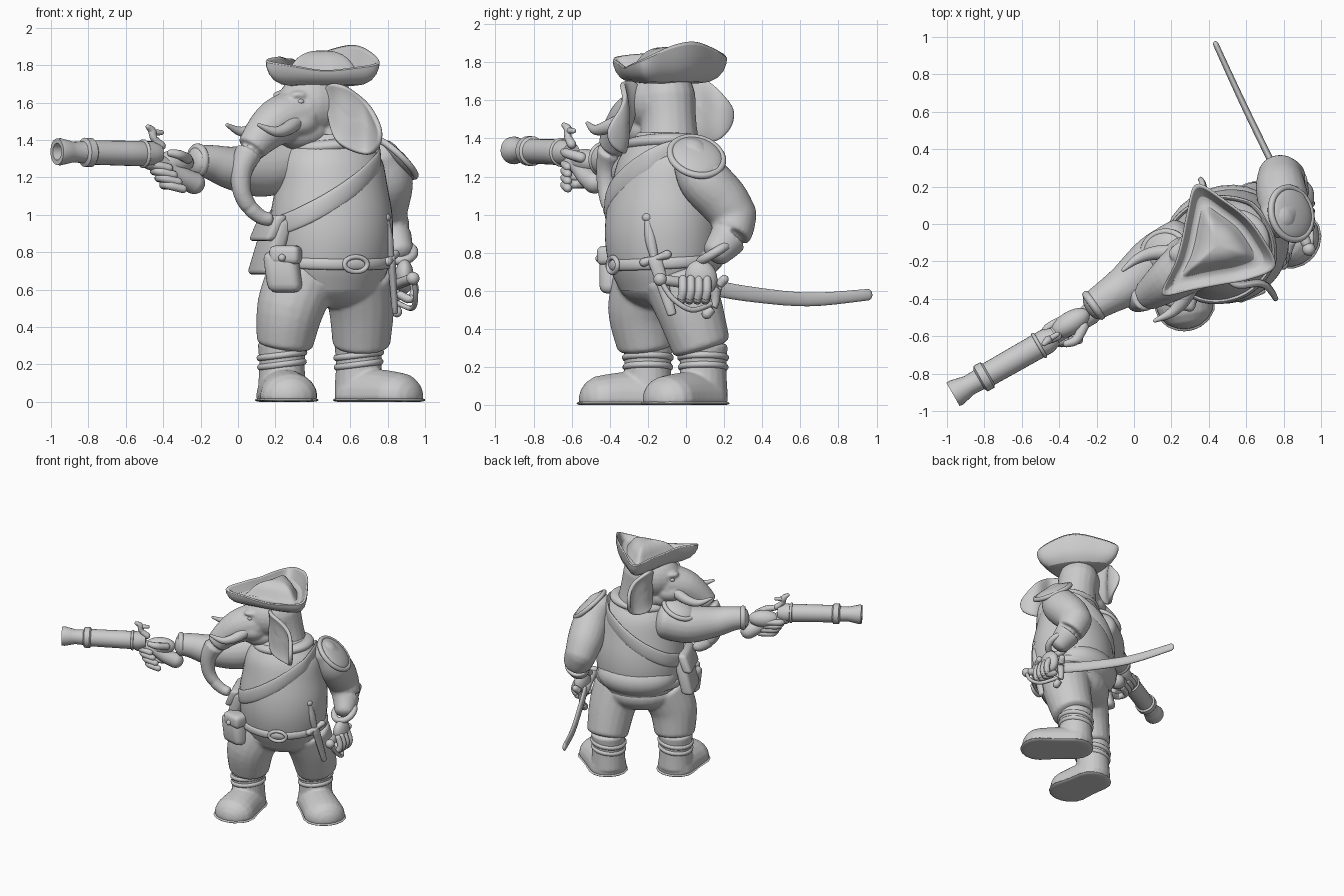
import bpy, bmesh, math
from mathutils import Vector as V, Matrix

cube = bpy.data.objects.get("Cube")
if cube:
    bpy.data.objects.remove(cube, do_unlink=True)

clay = bpy.data.materials.new("light grey clay")
clay.use_nodes = True
clay.diffuse_color = (0.6, 0.6, 0.6, 1)
clay.node_tree.nodes["Principled BSDF"].inputs["Base Color"].default_value = (0.6, 0.6, 0.6, 1)

UP = V((0, 0, 1))
MID = V((0.5, -0.12, 0))                 # torso axis
SIDE = V((0.93, 0.37, 0)).normalized()   # torso's own left
FWD = V((0.37, -0.93, 0)).normalized()   # torso's own front
LOOK = V((-0.85, -0.53, 0)).normalized() # head direction
HLEFT = V((0.53, -0.85, 0)).normalized()
SKULL = V((0.43, -0.13, 0))


def finish(bm, name, floor=None):
    if floor is not None:
        for v in bm.verts:
            v.co.z = max(v.co.z, floor)
    bmesh.ops.recalc_face_normals(bm, faces=bm.faces)
    mesh = bpy.data.meshes.new(name)
    bm.to_mesh(mesh)
    bm.free()
    mesh.materials.append(clay)
    ob = bpy.data.objects.new(name, mesh)
    bpy.context.collection.objects.link(ob)
    bpy.ops.object.select_all(action='DESELECT')
    ob.select_set(True)
    bpy.context.view_layer.objects.active = ob
    bpy.ops.object.shade_smooth_by_angle(angle=math.radians(45))
    return ob


def loft(name, frames, n=24, closed=False, floor=None):
    """Skin elliptical rings given as (centre, u, v)."""
    bm = bmesh.new()
    rings = [[bm.verts.new(c + u * math.cos(math.tau * k / n) + w * math.sin(math.tau * k / n))
              for k in range(n)] for c, u, w in frames]
    pairs = list(zip(rings, rings[1:])) + ([(rings[-1], rings[0])] if closed else [])
    for p, q in pairs:
        for k in range(n):
            bm.faces.new((p[k], p[k - 1], q[k - 1], q[k]))
    if not closed:
        bm.faces.new(rings[0])
        bm.faces.new(rings[-1])
    return finish(bm, name, floor)


def smooth_path(rows, closed=False, steps=5):
    """Catmull-Rom through rows of any length."""
    n, out = len(rows), []
    at = (lambda i: rows[i % n]) if closed else (lambda i: rows[min(max(i, 0), n - 1)])
    for i in range(n if closed else n - 1):
        for s in range(steps):
            t = s / steps
            out.append([0.5 * (2 * b + (c - a) * t + (2 * a - 5 * b + 4 * c - d) * t * t
                               + (3 * b - a - 3 * c + d) * t ** 3)
                        for a, b, c, d in zip(at(i - 1), at(i), at(i + 1), at(i + 2))])
    return out if closed else out + [list(rows[-1])]


def tube(name, pts, radii, side=None, closed=False, cap=1.0, n=20, floor=None):
    """Tube through pts; radii are numbers or (across side, other) pairs."""
    pair = lambda r: tuple(r) if isinstance(r, (tuple, list)) else (r, r)
    rows = smooth_path([tuple(p) + pair(r) for p, r in zip(pts, radii)], closed)
    cs = [V(r[:3]) for r in rows]
    m, frames = len(cs), []
    for i, r in enumerate(rows):
        t = (cs[(i + 1) % m] - cs[i - 1]) if closed else (cs[min(i + 1, m - 1)] - cs[max(i - 1, 0)])
        t.normalize()
        ref = V(side) if side else (UP if abs(t.z) < 0.8 else V((0, 1, 0)))
        u = (ref - t * ref.dot(t)).normalized()
        frames.append((cs[i], u * r[3], t.cross(u) * r[4], t))
    out = [f[:3] for f in frames]
    if not closed and cap:
        for end, sign in ((0, -1), (-1, 1)):
            c, u, w, t = frames[end]
            dome = [(c + t * sign * cap * max(u.length, w.length) * math.sin(a),
                     u * math.cos(a), w * math.cos(a)) for a in (0.4, 0.8, 1.15, 1.4, 1.53)]
            out = out + dome if end else dome[::-1] + out
    return loft(name, out, n, closed, floor)


def placed(bm, c, u, v, w):
    m = Matrix((u, v, w)).transposed().to_4x4()
    m.translation = V(c)
    bm.transform(m)


def blob(name, c, u, v, w):
    bm = bmesh.new()
    bmesh.ops.create_uvsphere(bm, u_segments=24, v_segments=14, radius=1)
    placed(bm, c, u, v, w)
    return finish(bm, name)


def box(name, c, u, v, w, bevel=0.03):
    bm = bmesh.new()
    bmesh.ops.create_cube(bm, size=2)
    placed(bm, c, u, v, w)
    bmesh.ops.bevel(bm, geom=list(bm.edges), offset=bevel, segments=3, affect='EDGES', profile=0.5)
    return finish(bm, name)


def ring(name, c, u, v, r, steps=16):
    c = V(c)
    pts = [c + u * math.cos(math.tau * k / steps) + v * math.sin(math.tau * k / steps) for k in range(steps)]
    return tube(name, pts, [r] * steps, u.cross(v), closed=True, n=10)


def fuse(name, obs, voxel=0.012, rounds=6):
    bpy.ops.object.select_all(action='DESELECT')
    for o in obs:
        o.select_set(True)
    bpy.context.view_layer.objects.active = obs[0]
    bpy.ops.object.join()
    obs[0].name = name
    mod = obs[0].modifiers.new("blend", 'REMESH')
    mod.mode, mod.voxel_size, mod.use_smooth_shade = 'VOXEL', voxel, True
    mod = obs[0].modifiers.new("soften", 'SMOOTH')
    mod.factor, mod.iterations = 0.5, rounds


def skin(name, rows, caps):
    """Bridge closed rows of points; caps lists the rows to fill."""
    bm = bmesh.new()
    rows = [[bm.verts.new(p) for p in row] for row in rows]
    for p, q in zip(rows, rows[1:]):
        for k in range(len(p)):
            bm.faces.new((p[k - 1], p[k], q[k], q[k - 1]))
    for k in caps:
        bm.faces.new(rows[k])
    return finish(bm, name)


# Torso: z, half width, half depth
BODY = [(0.6, 0.26, 0.22), (0.72, 0.31, 0.275), (0.86, 0.33, 0.3), (1.0, 0.33, 0.295),
        (1.15, 0.305, 0.265), (1.28, 0.28, 0.23), (1.37, 0.22, 0.175), (1.43, 0.15, 0.13)]
loft("torso", [(MID + UP * z, SIDE * a, FWD * b) for z, a, b in smooth_path(BODY)], 40)


def on_body(t, z, gap=1.0):
    lo, hi = next(((p, q) for p, q in zip(BODY, BODY[1:]) if z <= q[0]), BODY[-2:])
    f = (z - lo[0]) / (hi[0] - lo[0])
    a, b = (lo[i] + (hi[i] - lo[i]) * f for i in (1, 2))
    return MID + UP * z + (SIDE * a * math.cos(t) + FWD * b * math.sin(t)) * gap


turns = [math.tau * k / 32 for k in range(32)]
tube("belt", [on_body(t, 0.75 - 0.015 * math.sin(t), 1.015) for t in turns], [(0.03, 0.016)] * 32, UP, closed=True)
tube("shoulder_strap", [on_body(t, 1.14 + 0.2 * math.cos(t), 1.015) for t in turns],
     [(0.052, 0.014)] * 32, UP, closed=True)
tube("collar", [MID + UP * (1.375 + 0.02 * math.cos(t)) + SIDE * 0.18 * math.cos(t) + FWD * 0.145 * math.sin(t)
                for t in turns], [(0.035, 0.05)] * 32, UP, closed=True)
ring("belt_buckle", on_body(1.5, 0.735, 1.06), SIDE * 0.065, UP * 0.04, 0.013)
blob("shirt_back", MID - FWD * 0.1 + UP * 0.8, SIDE * 0.305, FWD * 0.225, UP * 0.16)

# Trousers
fuse("trousers", [
    blob("hips", (0.49, -0.11, 0.66), SIDE * 0.3, FWD * 0.25, UP * 0.16),
    tube("right_leg", [(0.34, -0.19, 0.66), (0.28, -0.23, 0.5), (0.25, -0.21, 0.31)], [0.19, 0.18, 0.152], cap=0.2),
    tube("left_leg", [(0.64, -0.04, 0.66), (0.66, 0.02, 0.5), (0.66, 0.08, 0.31)], [0.19, 0.175, 0.155], cap=0.2)])


# Boots
def boot(name, ankle, toe, side):
    ankle, toe = V(ankle), V(toe)
    path = [ankle, ankle.lerp(toe, 0.5), toe]
    fuse(name, [
        tube(name + "_shaft", [ankle + UP * 0.31, ankle + UP * 0.2, ankle + UP * 0.05], [0.13, 0.122, 0.13], cap=0.2),
        tube(name + "_foot", [p + UP * 0.03 for p in path], [(0.14, 0.14), (0.145, 0.145), (0.155, 0.13)],
             side, cap=0.85, floor=0.005)], 0.01, 4)
    tube(name + "_sole", [p + UP * 0.01 for p in path], [(0.148, 0.02), (0.15, 0.02), (0.163, 0.02)],
         side, cap=0.88, floor=0)
    for k, r in enumerate((0.118, 0.115)):
        ring(name + "_fold", ankle + UP * (0.25 - 0.05 * k), V((r, 0, 0.015)), V((0, r, 0)), 0.018)


boot("right_boot", (0.235, -0.2, 0), (0.272, -0.43, 0), (1, 0.2, 0))
boot("left_boot", (0.645, 0.09, 0), (0.85, -0.085, 0), (0.68, 0.73, 0))


# Head, built in its own frame: forward, left, height
def head(f, l, z):
    return SKULL + LOOK * f + HLEFT * l + UP * z


parts = [blob("skull", head(0.03, 0, 1.59), LOOK * 0.21, HLEFT * 0.165, UP * 0.17),
         blob("jaw", head(0.1, 0, 1.44), LOOK * 0.15, HLEFT * 0.13, UP * 0.1),
         tube("neck", [(0.5, -0.09, 1.32), (0.485, -0.09, 1.48), (0.46, -0.1, 1.62)], [0.17, 0.145, 0.15]),
         tube("trunk", [(0.32, -0.2, 1.53), (0.2, -0.29, 1.49), (0.09, -0.37, 1.38), (0.025, -0.41, 1.26),
                        (0.018, -0.415, 1.14), (0.055, -0.4, 1.05), (0.12, -0.38, 0.99), (0.17, -0.37, 0.975)],
              [0.15, 0.125, 0.088, 0.062, 0.051, 0.045, 0.04, 0.037], cap=0.5)]
for s in (1, -1):
    parts.append(blob("cheek", head(0.16, 0.085 * s, 1.49), LOOK * 0.1, HLEFT * 0.07, UP * 0.07))
    parts.append(blob("brow", head(0.17, 0.085 * s, 1.64), LOOK * 0.06, HLEFT * 0.045, UP * 0.025))
fuse("head", parts, 0.01, 5)

EAR = [(-0.02, 1.68), (0.09, 1.71), (0.18, 1.66), (0.25, 1.59), (0.31, 1.5), (0.29, 1.41),
       (0.2, 1.355), (0.06, 1.4), (0.0, 1.52)]
for s, word, reach in ((1, "left", 1), (-1, "right", 0.86)):
    tube(word + "_tusk", [head(0.2, 0.1 * s, 1.5), head(0.29, 0.15 * s, 1.46), head(0.38, 0.17 * s, 1.445),
                          head(0.475, 0.16 * s, 1.48)], [0.042, 0.036, 0.026, 0.01])
    blob(word + "_eye", head(0.18, 0.113 * s, 1.605), LOOK * 0.02, HLEFT * 0.015, UP * 0.015)
    # Ear: a shallow cupped leaf flaring back and out, head rolled to its left
    rows = []
    for k in (0.2, 0.4, 0.6, 0.8, 0.93, 1):
        row = []
        for u, z in smooth_path(EAR, True, 4):
            u, z = (0.13 + (u - 0.13) * k) * reach, 1.53 + (z - 1.53) * k
            cup = 0.03 * math.sin(u * 22) + 0.02 * k ** 4
            row.append(head(0.015 - 0.57 * u + cup * 0.82, s * (0.14 + 0.82 * u + cup * 0.57), z - s * u * 0.17))
        rows.append(row)
    ear = skin(word + "_ear", rows, [0])
    mod = ear.modifiers.new("thickness", 'SOLIDIFY')
    mod.thickness, mod.offset = 0.028, 0
    ear.modifiers.new("round", 'SUBSURF').levels = 1

# Three-cornered hat: brim folds up from a base ring, low crown inside
RIM = [(0.33, 0.225, 1.83), (0.48, 0.14, 1.885), (0.61, 0.04, 1.915), (0.7, -0.08, 1.89), (0.765, -0.23, 1.82),
       (0.62, -0.3, 1.79), (0.46, -0.33, 1.775), (0.3, -0.36, 1.8), (0.14, -0.385, 1.83),
       (0.21, -0.22, 1.85), (0.25, -0.08, 1.84), (0.28, 0.07, 1.84)]
rim = [V(p) for p in smooth_path(RIM, True, 4)]
hub = V((0.45, -0.11, 0))
level = lambda k, z: [hub + (V((p.x, p.y, 0)) - hub) * k + UP * z for p in rim]
fold = [a.lerp(b, 0.3) for a, b in zip(level(0.93, 1.715), rim)]
skin("three_cornered_hat",
     [level(0.3, 1.69), level(0.74, 1.685), fold, rim, [p.lerp(hub + UP * p.z, 0.07) for p in rim],
      level(0.78, 1.76), level(0.6, 1.76), level(0.5, 1.82), level(0.36, 1.86), level(0.15, 1.88)],
     [0, -1]).modifiers.new("round", 'SUBSURF').levels = 1

# Arms
fuse("left_sleeve", [
    tube("upper_sleeve", [(0.77, 0.03, 1.3), (0.8, 0.09, 1.19), (0.785, 0.19, 1.08), (0.78, 0.25, 1.0)],
         [0.105, 0.135, 0.135, 0.122]),
    tube("lower_sleeve", [(0.78, 0.25, 1.0), (0.82, 0.235, 0.9), (0.863, 0.16, 0.8)], [0.122, 0.108, 0.078], cap=0.6)])
fuse("right_sleeve", [
    tube("arm", [(0.27, -0.1, 1.27), (0.12, -0.2, 1.24), (-0.03, -0.32, 1.25), (-0.14, -0.39, 1.28), (-0.22, -0.44, 1.29)],
         [0.14, 0.145, 0.117, 0.095, 0.082], cap=0.5)])
ring("left_cuff", (0.865, 0.15, 0.8), V((0.075, 0, 0)), V((0, 0.075, 0.045)), 0.024)
ring("right_cuff", (-0.215, -0.435, 1.29), UP * 0.07, V((0.04, -0.056, 0)), 0.022)

# Epaulettes
for word, c, u, v in (("left", V((0.84, 0.055, 1.305)), V((0.1, 0.03, -0.1)), V((-0.04, 0.135, 0))),
                      ("right", V((0.16, -0.14, 1.38)), V((-0.1, -0.05, -0.04)), V((0.045, -0.085, 0.03)))):
    up = u.cross(v).normalized()
    up = up if up.z > 0 else -up
    blob(word + "_epaulette", c, u, v, up * 0.04)
    ring(word + "_epaulette_rim", c, u, v, 0.018)

# Hands
blob("left_hand", (0.89, 0.08, 0.67), V((0.05, 0, 0)), V((0, 0.075, 0.035)), V((0, -0.04, 0.085)))
blob("right_hand", (-0.34, -0.53, 1.28), V((0.1, 0.06, 0)), V((0.03, -0.055, 0)), UP * 0.065)
for k in range(4):
    y = 0.11 - 0.042 * k
    tube("left_finger", [(0.925, y, 0.66), (0.945, y, 0.6), (0.92, y - 0.01, 0.55), (0.87, y, 0.57)], [0.023] * 4, n=10)
    p = V((-0.44 + 0.025 * k, -0.585, 1.27 - 0.037 * k))
    tube("right_finger", [p + V((0.05, 0.07, 0)), p + V((-0.03, 0.02, 0)), p + V((-0.01, -0.05, 0)),
                          p + V((0.07, -0.035, -0.02))], [0.023] * 4, n=10)
tube("right_thumb", [(-0.27, -0.55, 1.3), (-0.31, -0.62, 1.32), (-0.36, -0.64, 1.33)], [0.028, 0.026, 0.02], n=10)

# Pistol: lathed barrel with open bore, curved butt and lock
aim = V((-0.869, -0.494, 0.02)).normalized()
across = aim.cross(UP).normalized()
BARREL = [(0, 0.05), (0.05, 0.068), (0.2, 0.067), (0.41, 0.065), (0.42, 0.078), (0.46, 0.078), (0.47, 0.058),
          (0.53, 0.055), (0.56, 0.062), (0.61, 0.073), (0.63, 0.071), (0.63, 0.046), (0.52, 0.035)]
breech = V((-0.42, -0.6, 1.325))
loft("pistol_barrel", [(breech + aim * d, across * r, UP * r) for d, r in BARREL])
ring("barrel_band", breech + aim * 0.1, across * 0.067, UP * 0.067, 0.01)
tube("pistol_butt", [(-0.47, -0.62, 1.29), (-0.38, -0.57, 1.26), (-0.29, -0.52, 1.2), (-0.235, -0.48, 1.17)],
     [0.05, 0.046, 0.052, 0.06])
tube("pistol_hammer", [(-0.41, -0.6, 1.37), (-0.45, -0.62, 1.41), (-0.46, -0.62, 1.45), (-0.48, -0.64, 1.47)],
     [0.024, 0.02, 0.022, 0.014], n=10)
tube("hammer_jaw", [(-0.41, -0.59, 1.44), (-0.46, -0.62, 1.44)], [0.014, 0.018], n=10)

# Sabre
tube("sabre_blade", [(0.83, 0.13, 0.62), (0.74, 0.32, 0.585), (0.585, 0.64, 0.555), (0.44, 0.955, 0.58)],
     [(0.042, 0.018), (0.04, 0.018), (0.036, 0.017), (0.03, 0.015)], UP, cap=0.8)
tube("sabre_grip", [(0.92, -0.1, 0.655), (0.83, 0.13, 0.62)], [0.028, 0.028])
blob("sabre_pommel", (0.935, -0.135, 0.66), V((0.035, 0, 0)), V((0, 0.035, 0)), UP * 0.035)
tube("cross_guard", [(0.87, 0.2, 0.66), (0.85, 0.16, 0.61), (0.84, 0.15, 0.53), (0.85, 0.11, 0.48)],
     [0.024, 0.026, 0.022, 0.028], n=12)
tube("knuckle_guard", [(0.85, 0.13, 0.53), (0.93, 0.03, 0.5), (0.95, -0.07, 0.56), (0.94, -0.13, 0.65)], [0.014] * 4, n=10)

# Dagger on the belt
tube("dagger_sheath", [(0.82, -0.165, 0.77), (0.84, -0.075, 0.48)], [(0.038, 0.022), (0.024, 0.016)], (0, 1, 0), cap=0.4)
tube("dagger_grip", [(0.815, -0.165, 0.77), (0.8, -0.185, 0.87), (0.79, -0.2, 0.97)], [0.02, 0.03, 0.02])
blob("dagger_pommel", (0.788, -0.203, 0.985), V((0.028, 0, 0)), V((0, 0.028, 0)), UP * 0.025)
tube("dagger_guard", [(0.8, -0.22, 0.75), (0.825, -0.16, 0.77), (0.84, -0.1, 0.79)], [0.024, 0.016, 0.024], n=10)

# Pouch and satchel
box("belt_pouch", (0.24, -0.385, 0.695), V((0.09, -0.02, 0)), V((0.015, 0.06, 0)), V((-0.015, 0, 0.11)), 0.045)
box("pouch_flap", (0.255, -0.395, 0.785), V((0.08, -0.02, 0)), V((0.015, 0.06, 0)), V((0, 0, 0.05)), 0.03)
blob("pouch_button", (0.235, -0.455, 0.77), V((0.02, 0, 0)), V((0, 0.02, 0)), UP * 0.02)
box("satchel", on_body(math.pi, 0.83, 1.08), FWD * 0.13, SIDE * 0.045, V((0.045, 0, 0.15)), 0.03)
box("satchel_flap", on_body(math.pi, 0.93, 1.11), FWD * 0.135, SIDE * 0.035, V((0.03, 0, 0.07)), 0.025)
